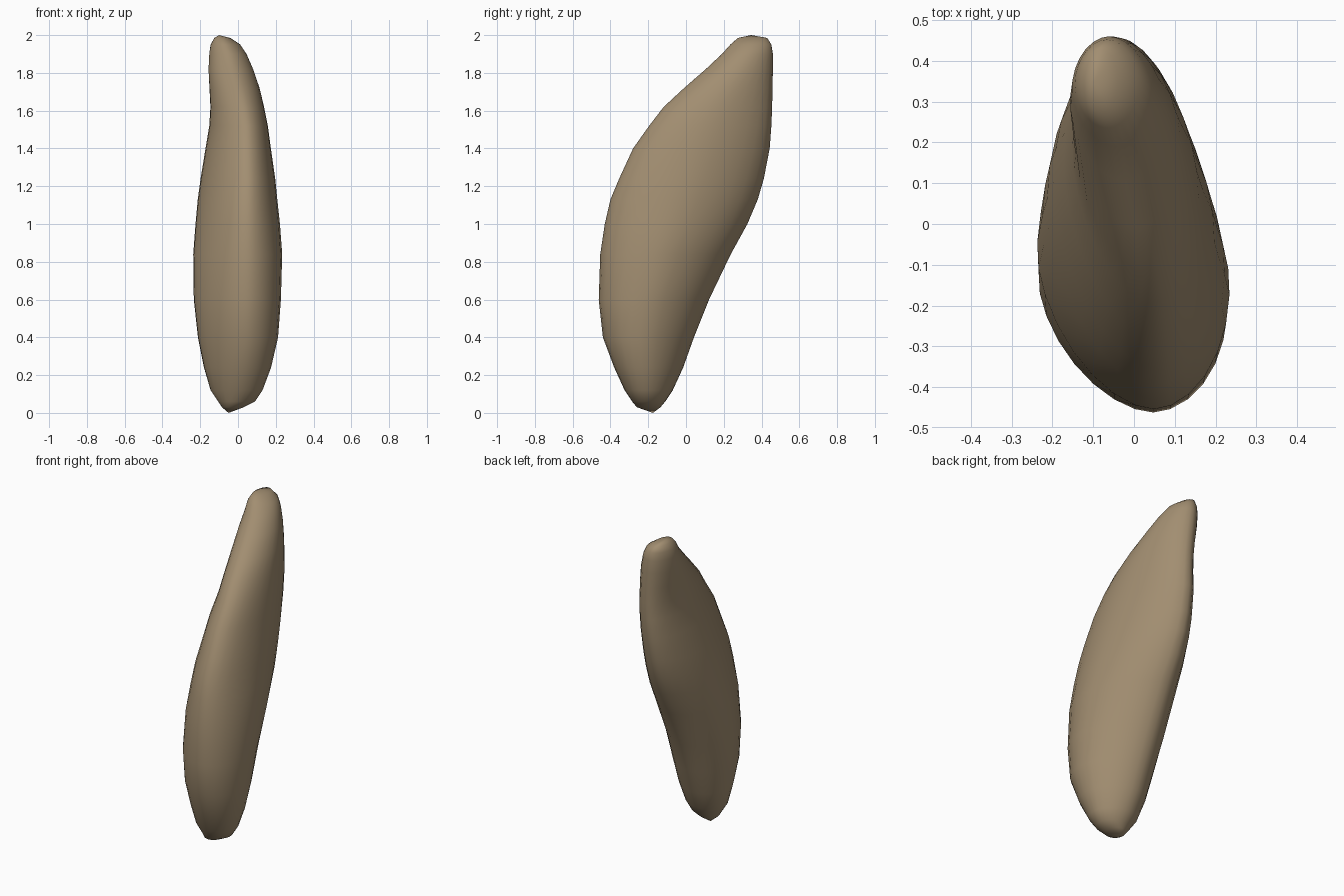
import bpy, bmesh, math

SIDES = 28

# Cross-sections: height, x min, x max, y min, y max, lean of the back edge, roundness
SECTIONS = [
    (0.03, -0.085, 0.03, -0.26, -0.135, 0.0, 2),
    (0.06, -0.105, 0.09, -0.285, -0.11, -0.01, 2),
    (0.12, -0.145, 0.13, -0.325, -0.07, -0.02, 1.9),
    (0.24, -0.18, 0.175, -0.38, -0.015, -0.035, 1.85),
    (0.40, -0.212, 0.212, -0.44, 0.042, -0.045, 1.8),
    (0.60, -0.234, 0.227, -0.462, 0.122, -0.05, 1.8),
    (0.84, -0.237, 0.234, -0.454, 0.237, -0.05, 1.8),
    (1.00, -0.225, 0.222, -0.430, 0.325, -0.05, 1.8),
    (1.13, -0.213, 0.208, -0.400, 0.380, -0.05, 1.8),
    (1.24, -0.198, 0.197, -0.354, 0.412, -0.05, 1.8),
    (1.40, -0.172, 0.174, -0.28, 0.443, -0.045, 1.85),
    (1.52, -0.152, 0.158, -0.195, 0.452, -0.04, 1.85),
    (1.62, -0.146, 0.138, -0.118, 0.456, -0.033, 1.85),
    (1.72, -0.151, 0.114, -0.010, 0.458, -0.025, 1.85),
    (1.82, -0.156, 0.08, 0.105, 0.460, -0.015, 1.85),
    (1.90, -0.152, 0.045, 0.19, 0.460, -0.008, 1.85),
    (1.95, -0.145, 0.012, 0.235, 0.452, 0.0, 1.9),
    (1.985, -0.125, -0.04, 0.275, 0.43, 0.0, 2),
]
BOTTOM_TIP = (-0.05, -0.175, 0.0)
TOP_TIP = (-0.1, 0.345, 2.0)


def rounded(value, power):
    return math.copysign(abs(value) ** (2 / power), value)


def ring(bm, z, x0, x1, y0, y1, lean, power):
    """Leaning, slightly pinched oval fitted to the given x and y limits."""
    angles = [2 * math.pi * i / SIDES for i in range(SIDES)]
    flat = math.sqrt(((x1 - x0) / 2) ** 2 - lean ** 2)
    ys = [rounded(math.sin(a), power) for a in angles]
    xs = [flat * rounded(math.cos(a), power) + lean * y for a, y in zip(angles, ys)]
    lo, hi = min(xs), max(xs)
    cy, hy = (y0 + y1) / 2, (y1 - y0) / 2
    return [bm.verts.new((x0 + (x - lo) / (hi - lo) * (x1 - x0), cy + hy * y, z))
            for x, y in zip(xs, ys)]


# Closed, leaning seed-like shell lofted through the sections
bm = bmesh.new()
rings = [ring(bm, *s) for s in SECTIONS]
bottom, top = bm.verts.new(BOTTOM_TIP), bm.verts.new(TOP_TIP)
for i in range(SIDES):
    j = (i + 1) % SIDES
    for lo, hi in zip(rings, rings[1:]):
        bm.faces.new((lo[i], lo[j], hi[j], hi[i]))
    bm.faces.new((bottom, rings[0][j], rings[0][i]))
    bm.faces.new((top, rings[-1][i], rings[-1][j]))
bmesh.ops.recalc_face_normals(bm, faces=bm.faces)

mesh = bpy.data.meshes.new("shell_body")
bm.to_mesh(mesh)
bm.free()
mesh.shade_smooth()

tan = bpy.data.materials.new("tan")
tan.diffuse_color = (0.36, 0.27, 0.165, 1)
mesh.materials.append(tan)

body = bpy.data.objects.new("shell_body", mesh)
bpy.context.collection.objects.link(body)
